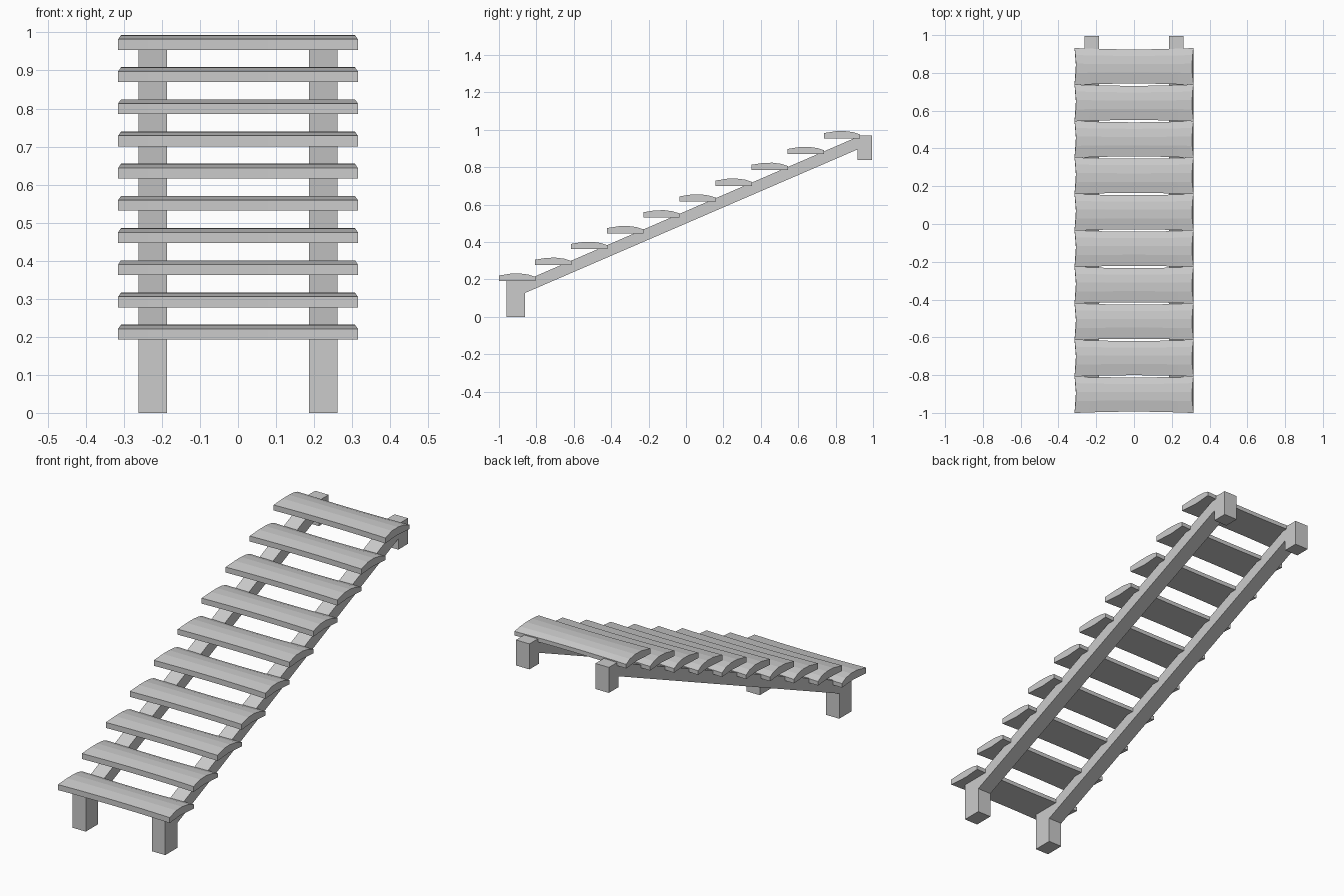
import bpy
import bmesh

if "Cube" in bpy.data.objects:
    bpy.data.objects.remove(bpy.data.objects["Cube"], do_unlink=True)

# Single plain grey
grey = bpy.data.materials.new("plain_grey")
grey.use_nodes = True
grey.diffuse_color = (0.6, 0.6, 0.6, 1)
grey.node_tree.nodes["Principled BSDF"].inputs["Base Color"].default_value = (0.6, 0.6, 0.6, 1)


def loft(name, stations, profile, place):
    """Sweep a closed (y, z) profile through x stations and cap both ends."""
    bm = bmesh.new()
    rings = [[bm.verts.new(place(x, y, z)) for y, z in profile] for x in stations]
    n = len(profile)
    for a, b in zip(rings, rings[1:]):
        for i in range(n):
            j = (i + 1) % n
            bm.faces.new((a[i], a[j], b[j], b[i]))
    bm.faces.new(rings[0])
    bm.faces.new(rings[-1])
    bmesh.ops.recalc_face_normals(bm, faces=bm.faces)
    mesh = bpy.data.meshes.new(name)
    bm.to_mesh(mesh)
    bm.free()
    mesh.materials.append(grey)
    obj = bpy.data.objects.new(name, mesh)
    bpy.context.collection.objects.link(obj)
    return obj


# Side stringers: front foot, sloping beam and hooked rear end
STRINGER = [(-0.96, 0), (-0.86, 0), (-0.86, 0.128), (0.917, 0.895),
            (0.917, 0.84), (0.995, 0.84), (0.995, 0.97), (0.925, 0.97),
            (0.90, 0.955), (-0.86, 0.194), (-0.96, 0.194)]
for side, sign in (("left", 1), ("right", -1)):
    loft(side + "_stringer", (sign * 0.186, sign * 0.262), STRINGER,
         lambda x, y, z: (x, y, z))

# Treads: crowned boards, worn narrower in the middle and hollow at the ends
HALF_DEPTH = 0.0975
HALF_WIDTH = 0.315
TREAD = [(-1, 0), (0, 0), (1, 0), (1, 0.021), (0.62, 0.033),
         (0.15, 0.039), (-0.35, 0.038), (-1, 0.028)]
STATIONS = [HALF_WIDTH * i / 4 for i in range(-4, 5)]

for step in range(10):
    y_mid = -0.903 + step * 0.193
    z_low = 0.193 + step * 0.0846

    def place(x, y, z):
        t = x / HALF_WIDTH
        depth = HALF_DEPTH - 0.007 * (1 - t * t)
        width = 1 - 0.025 * (1 - y * y)
        return (x * width, y_mid + y * depth, z_low + z)

    loft("tread_%d" % (step + 1), STATIONS, TREAD, place)
